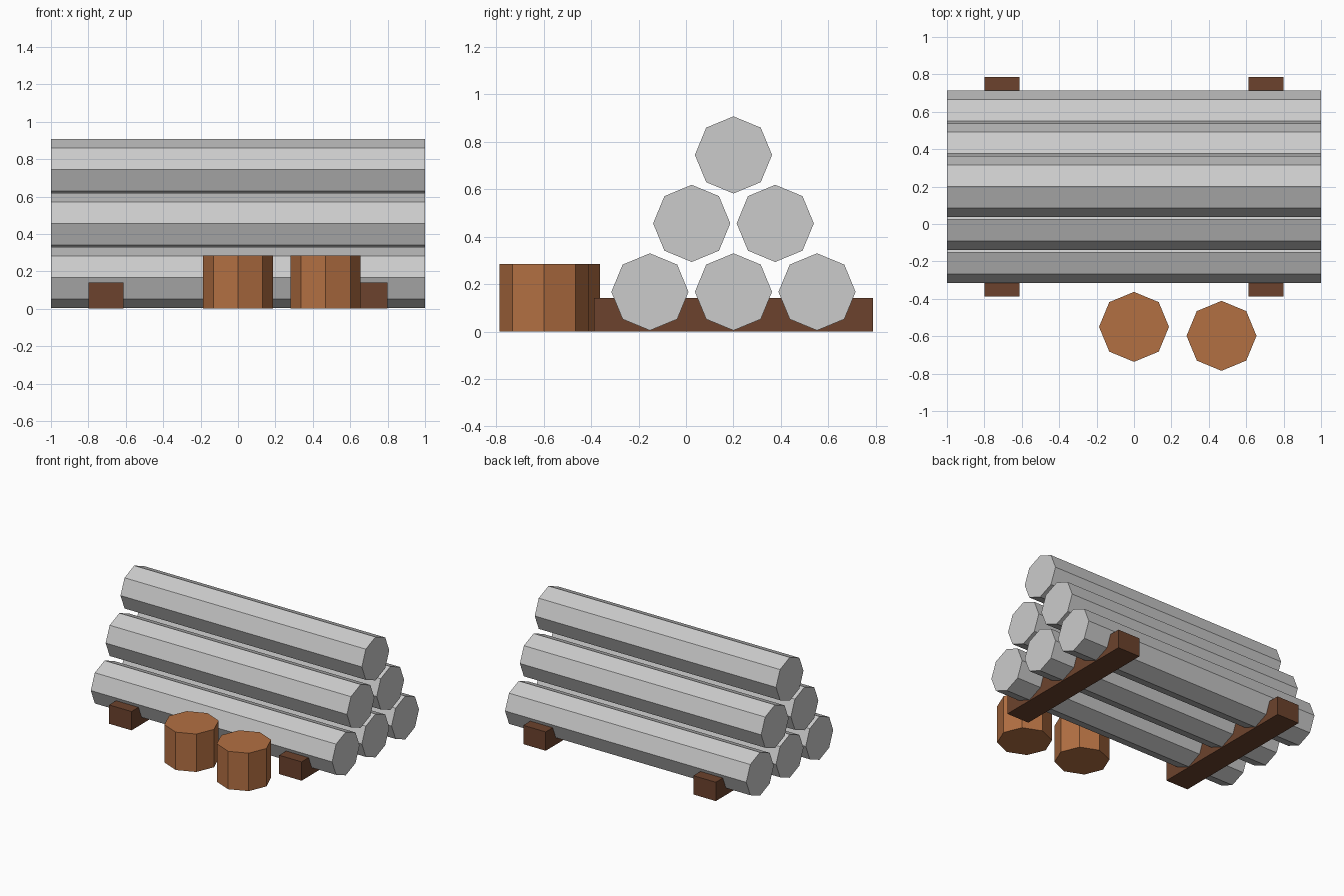
import bpy
from math import pi

if "Cube" in bpy.data.objects:
    bpy.data.objects.remove(bpy.data.objects["Cube"])


def material(name, color):
    m = bpy.data.materials.new(name)
    m.diffuse_color = (*color, 1)
    m.use_nodes = True
    m.node_tree.nodes["Principled BSDF"].inputs["Base Color"].default_value = m.diffuse_color
    return m


bark = material("cut_wood", (0.45, 0.16, 0.055))
dark_wood = material("dark_wood", (0.15, 0.055, 0.026))


def finish(name, mat=None):
    ob = bpy.context.object
    ob.name = name
    if mat:
        ob.data.materials.append(mat)
    bpy.ops.object.transform_apply(location=False, rotation=True, scale=True)
    return ob


# Pyramid of eight-sided pipes lying along x: three, two, one
R = 0.1625
for row in range(3):
    count = 3 - row
    for i in range(count):
        y = 0.2 + (i - (count - 1) / 2) * 0.352
        z = 0.167 + row * 0.2885
        bpy.ops.mesh.primitive_cylinder_add(
            vertices=8, radius=R, depth=2, location=(0, y, z),
            rotation=(0, pi / 2, 0))
        finish(f"pipe_row{row + 1}_{i + 1}")

# Two bearer beams under the stack
for side, x in (("left", -0.705), ("right", 0.705)):
    bpy.ops.mesh.primitive_cube_add(size=1, location=(x, 0.2, 0.0705))
    bpy.context.object.scale = (0.186, 1.174, 0.141)
    finish(f"bearer_{side}", dark_wood)

# Two eight-sided stumps in front
for name, x, y in (("stump_left", 0, -0.55), ("stump_right", 0.468, -0.598)):
    bpy.ops.mesh.primitive_cylinder_add(
        vertices=8, radius=0.187, depth=0.284, location=(x, y, 0.142))
    finish(name, bark)
